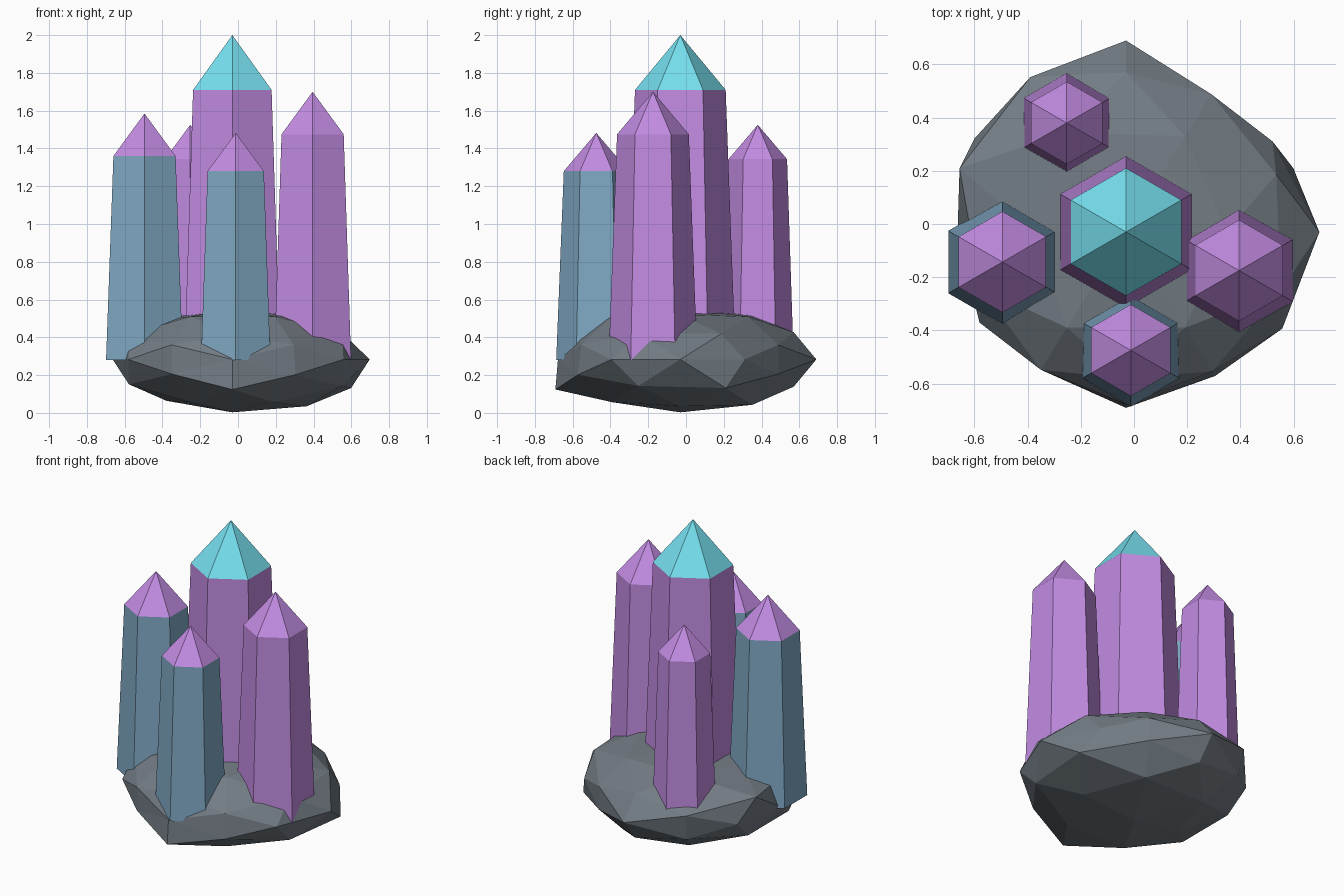
import bpy, bmesh
from math import sin, cos, pi, sqrt
from mathutils import Vector

if "Cube" in bpy.data.objects:
    bpy.data.objects.remove(bpy.data.objects["Cube"])


def material(name, rgb):
    m = bpy.data.materials.new(name)
    m.diffuse_color = (*rgb, 1)
    m.use_nodes = True
    m.node_tree.nodes["Principled BSDF"].inputs["Base Color"].default_value = m.diffuse_color
    return m


STONE = material("stone", (0.17, 0.20, 0.23))
PURPLE = material("purple", (0.54, 0.26, 0.76))
BLUE = material("blue", (0.22, 0.40, 0.56))
CYAN = material("cyan", (0.18, 0.74, 0.86))


def finish(name, bm, mats):
    bmesh.ops.recalc_face_normals(bm, faces=bm.faces)
    me = bpy.data.meshes.new(name)
    bm.to_mesh(me)
    bm.free()
    for m in mats:
        me.materials.append(m)
    ob = bpy.data.objects.new(name, me)
    bpy.context.collection.objects.link(ob)


# Tapered hexagonal column with a pointed cap
def crystal(name, x, y, r_base, r_top, shoulder, tip, body, cap):
    bm = bmesh.new()
    low, high = [[bm.verts.new((x + r * sin(i * pi / 3), y + r * cos(i * pi / 3), z))
                  for i in range(6)] for r, z in ((r_base, 0.28), (r_top, shoulder))]
    apex = bm.verts.new((x, y, tip))
    bm.faces.new(low)
    for i in range(6):
        j = (i + 1) % 6
        bm.faces.new((low[i], low[j], high[j], high[i]))
        bm.faces.new((high[i], high[j], apex)).material_index = 1
    finish(name, bm, (body, cap))


crystal("main_crystal", -0.03, -0.03, 0.293, 0.24, 1.71, 2.0, PURPLE, CYAN)
crystal("left_crystal", -0.495, -0.143, 0.235, 0.19, 1.36, 1.585, BLUE, PURPLE)
crystal("front_crystal", -0.012, -0.475, 0.212, 0.172, 1.28, 1.482, BLUE, PURPLE)
crystal("right_crystal", 0.395, -0.175, 0.235, 0.19, 1.475, 1.70, PURPLE, PURPLE)
crystal("back_crystal", -0.253, 0.38, 0.19, 0.155, 1.343, 1.525, PURPLE, PURPLE)


# Rock base: subdivided icosahedron, squashed, each corner pushed in or out
def rock():
    t = (1 + sqrt(5)) / 2
    ico = []
    for a in (-1, 1):
        for b in (-t, t):
            ico += [Vector((a, 0, b)), Vector((0, b, a)), Vector((b, a, 0))]
    mids = [p + q for i, p in enumerate(ico) for q in ico[:i] if (p - q).length < 2.1]
    bumps = [  # direction and radius factor
        (1, 0, 0, 1.01), (-1, 0, 0, .88), (0, -1, 0, .9), (0, 0, 1, .97),
        (0, -.85, -.53, 1.08), (0, -.85, .53, .9), (0, .85, .53, .98), (0, .85, -.53, .98),
        (.81, .31, -.5, 1.08), (.81, .31, .5, .97), (-.81, .31, .5, 1.075),
        (-.81, .31, -.5, .94), (-.81, -.31, -.5, .94), (-.81, -.31, .5, .94),
        (.85, .53, 0, .9), (.85, -.53, 0, .96), (-.85, -.53, 0, .9), (-.85, .53, 0, .93),
        (.5, .81, .31, .89), (.5, .81, -.31, .89), (-.5, .81, .31, 1.0), (-.5, .81, -.31, .95),
        (.5, -.81, .31, .9), (.5, -.81, -.31, .93), (-.5, -.81, .31, .89), (-.5, -.81, -.31, .89),
        (.53, 0, -.85, 1.04), (-.53, 0, -.85, .92), (-.53, 0, .85, .92),
        (-.31, .5, .81, 1.04), (.31, .5, -.81, 1.06)]
    bm = bmesh.new()
    for p in ico + mids:
        bm.verts.new(p.normalized())
    bmesh.ops.convex_hull(bm, input=bm.verts)
    for v in bm.verts:
        f = next((b[3] for b in bumps if (Vector(b[:3]) - v.co).length < 0.1), 1)
        v.co = Vector((v.co.x * .72, v.co.y * .72, v.co.z * .28)) * f + Vector((-.03, -.03, .283))
    finish("rock_base", bm, (STONE,))


rock()
